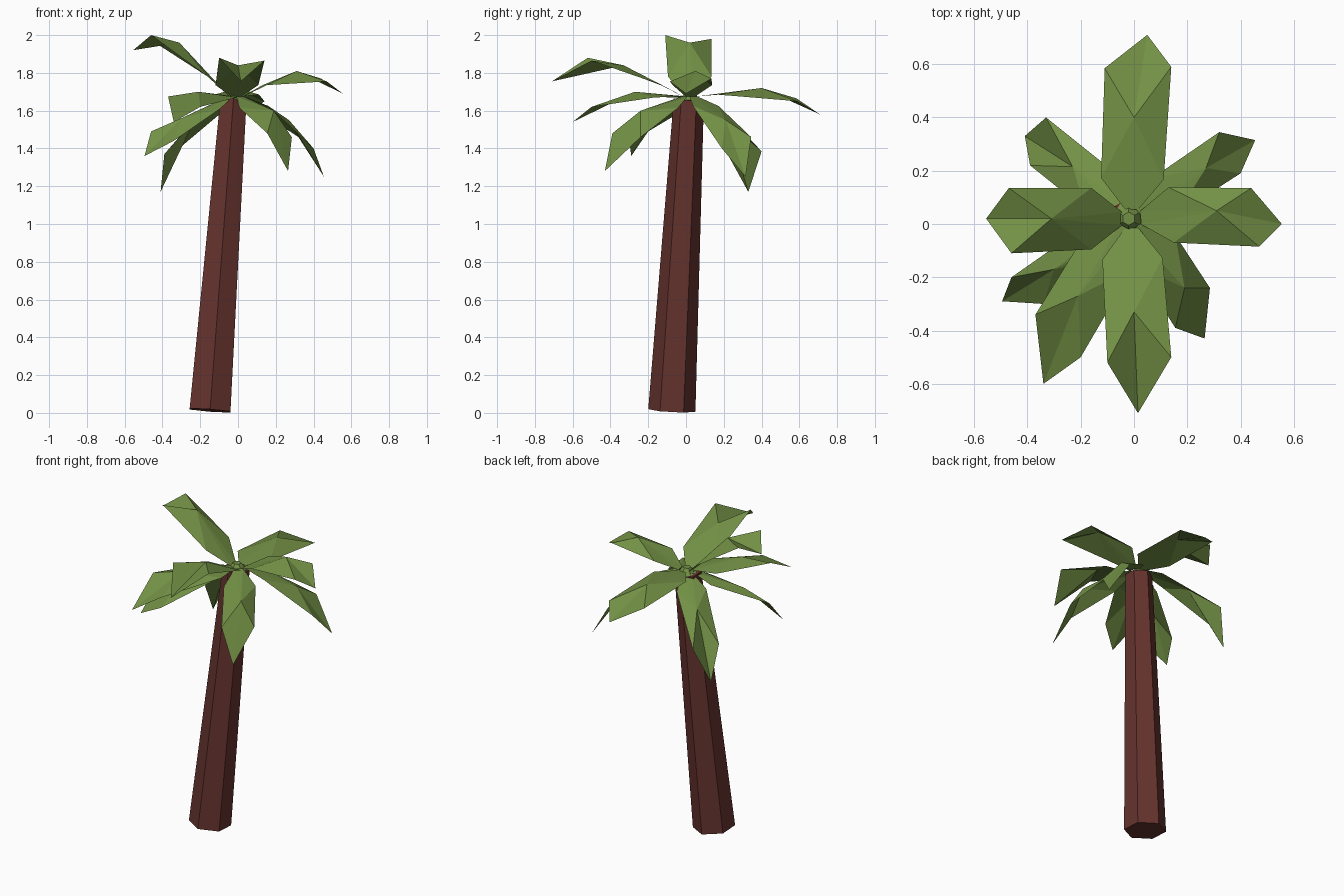
import bpy, math
from mathutils import Vector

if "Cube" in bpy.data.objects:
    bpy.data.objects.remove(bpy.data.objects["Cube"])


def material(name, rgb):
    m = bpy.data.materials.new(name)
    m.diffuse_color = (*rgb, 1)
    m.use_nodes = True
    m.node_tree.nodes["Principled BSDF"].inputs["Base Color"].default_value = m.diffuse_color
    return m


BARK = material("bark", (0.13, 0.033, 0.027))
GREEN = material("frond_green", (0.17, 0.28, 0.06))


def add_mesh(name, verts, faces, mat):
    me = bpy.data.meshes.new(name)
    me.from_pydata([tuple(v) for v in verts], [], faces)
    me.materials.append(mat)
    me.update()
    ob = bpy.data.objects.new(name, me)
    bpy.context.collection.objects.link(ob)
    return ob


def tapered_prism(name, start, end, r0, r1, mat):
    """Six-sided tapered column with end caps square to its axis."""
    a, b = Vector(start), Vector(end)
    q = Vector((0, 0, 1)).rotation_difference((b - a).normalized())
    verts = []
    for c, r in ((a, r0), (b, r1)):
        for i in range(6):
            t = math.radians(90 + 60 * i)
            verts.append(c + q @ Vector((r * math.cos(t), r * math.sin(t), 0)))
    faces = [(i, (i + 1) % 6, 6 + (i + 1) % 6, 6 + i) for i in range(6)]
    faces += [(5, 4, 3, 2, 1, 0), (6, 7, 8, 9, 10, 11)]
    return add_mesh(name, verts, faces, mat)


HEART = Vector((-0.01, 0.02, 1.675))


def frond(name, root_z, mid, left, right, tip):
    """Folded leaf: narrow root, wide shoulders, ridge point, two sides, tip."""
    mid, left, right, tip = map(Vector, (mid, left, right, tip))
    d = mid - HEART
    d.z = 0
    d.normalize()
    side = Vector((-d.y, d.x, 0))
    w = 0.47 * (left - right).xy.length
    shoulder = HEART + d * 0.15
    shoulder.z = root_z
    base = HEART + d * 0.035
    verts = [base + side * 0.025, base - side * 0.025,
             shoulder + side * w, shoulder - side * w, mid, left, right, tip]
    faces = [(0, 1, 4), (0, 4, 2), (2, 4, 5), (1, 3, 4), (3, 6, 4),
             (5, 4, 7), (4, 6, 7)]
    add_mesh(name, verts, faces, GREEN)


# Leaning trunk
tapered_prism("trunk", (-0.148, -0.075, 0.013), (-0.024, 0.015, 1.66),
              0.125, 0.08, BARK)

# Small bud where the fronds meet
tapered_prism("crown_bud", (-0.02, 0.02, 1.65), (-0.02, 0.02, 1.695),
              0.06, 0.025, GREEN)

# Four broad raised fronds
frond("front_frond", 1.735, (0, -0.33, 1.84), (0.14, -0.5, 1.865),
      (-0.10, -0.52, 1.88), (0.015, -0.71, 1.755))
frond("right_frond", 1.735, (0.31, 0.05, 1.81), (0.44, 0.135, 1.77),
      (0.47, -0.085, 1.755), (0.555, 0, 1.69))
frond("back_frond", 1.685, (0, 0.40, 1.72), (-0.11, 0.585, 1.665),
      (0.14, 0.59, 1.65), (0.05, 0.71, 1.58))
frond("left_frond", 1.78, (-0.31, 0.02, 1.96), (-0.46, -0.11, 2.0),
      (-0.47, 0.135, 1.98), (-0.555, 0.02, 1.92))

# Five drooping fronds
frond("back_right_frond", 1.625, (0.27, 0.21, 1.55), (0.32, 0.345, 1.46),
      (0.40, 0.19, 1.40), (0.455, 0.315, 1.25))
frond("back_left_frond", 1.61, (-0.23, 0.215, 1.55), (-0.39, 0.22, 1.37),
      (-0.33, 0.40, 1.385), (-0.41, 0.33, 1.17))
frond("front_right_frond", 1.615, (0.19, -0.24, 1.60), (0.285, -0.24, 1.46),
      (0.155, -0.39, 1.48), (0.265, -0.43, 1.28))
frond("front_left_frond", 1.67, (-0.21, -0.27, 1.70), (-0.20, -0.50, 1.62),
      (-0.37, -0.34, 1.675), (-0.34, -0.60, 1.54))
frond("low_left_frond", 1.61, (-0.30, -0.17, 1.56), (-0.34, -0.30, 1.44),
      (-0.46, -0.20, 1.49), (-0.495, -0.29, 1.36))
